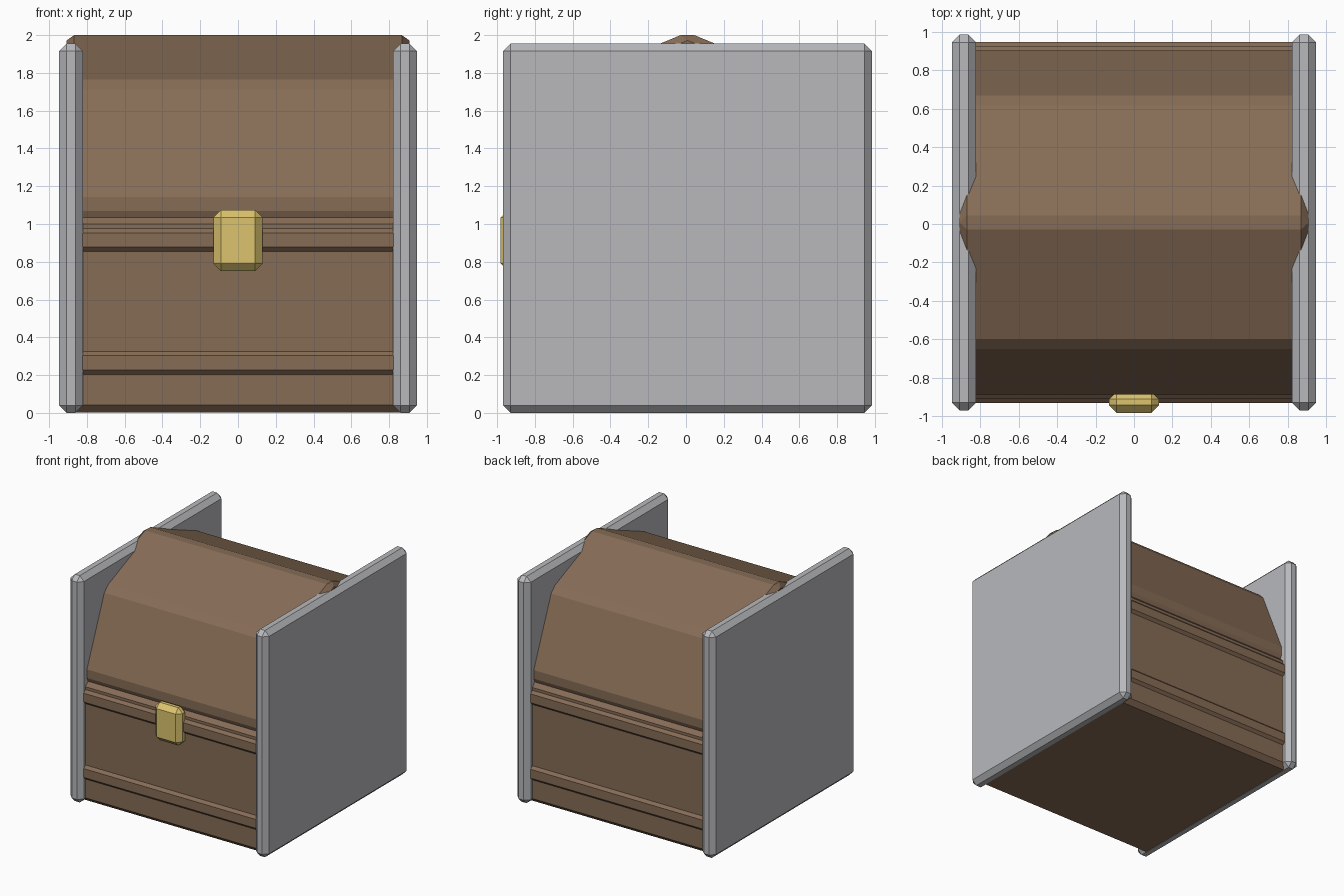
import bpy, bmesh
from mathutils import Matrix, Vector

if "Cube" in bpy.data.objects:
    bpy.data.objects.remove(bpy.data.objects["Cube"])

CY = 0.008  # depth centre of the chest


def material(name, rgb):
    m = bpy.data.materials.new(name)
    m.diffuse_color = (*rgb, 1)
    m.use_nodes = True
    m.node_tree.nodes["Principled BSDF"].inputs["Base Color"].default_value = m.diffuse_color
    return m


WOOD = material("brown wood", (0.24, 0.15, 0.093))
METAL = material("grey metal", (0.48, 0.485, 0.505))
BRASS = material("brass", (0.72, 0.55, 0.155))


def finish(name, bm, bevel, mat):
    """Chamfer every edge and turn the mesh into a flat-shaded object."""
    bmesh.ops.bevel(bm, geom=bm.edges[:], offset=bevel, segments=1,
                    affect='EDGES', clamp_overlap=True)
    bmesh.ops.recalc_face_normals(bm, faces=bm.faces[:])
    me = bpy.data.meshes.new(name)
    bm.to_mesh(me)
    bm.free()
    me.materials.append(mat)
    ob = bpy.data.objects.new(name, me)
    bpy.context.collection.objects.link(ob)
    return ob


def box(name, lo, hi, bevel, mat):
    lo, hi = Vector(lo), Vector(hi)
    bm = bmesh.new()
    bmesh.ops.create_cube(bm, size=1, matrix=Matrix.Translation((lo + hi) / 2)
                          @ Matrix.Diagonal((*(hi - lo), 1)))
    return finish(name, bm, bevel, mat)


# Chest body
box("body", (-0.905, CY - 0.915, 0.002), (0.905, CY + 0.915, 1.04), 0.04, WOOD)

# Raised bands around the body
for name, z0, z1 in (("lower_band", 0.2, 0.33), ("upper_band", 0.85, 0.98)):
    box(name, (-0.9, CY - 0.938, z0), (0.9, CY + 0.938, z1), 0.027, WOOD)

# Lid: eight-sided barrel lying along x, one corner pointing up
bm = bmesh.new()
bmesh.ops.create_cone(bm, cap_ends=True, segments=8, radius1=0.91, radius2=0.91,
                      depth=1.815)
bmesh.ops.transform(bm, verts=bm.verts[:], matrix=Matrix.Translation((0, CY, 1.105))
                    @ Matrix.Rotation(1.5707963, 4, 'Y'))
finish("lid", bm, 0.04, WOOD)

# Side plates
for name, s in (("left_plate", -1), ("right_plate", 1)):
    xs = sorted((s * 0.82, s * 0.947))
    box(name, (xs[0], CY - 0.976, 0), (xs[1], CY + 0.976, 1.955), 0.04, METAL)

# Front latch
box("latch", (-0.13, -0.981, 0.75), (0.13, -0.87, 1.075), 0.04, BRASS)
